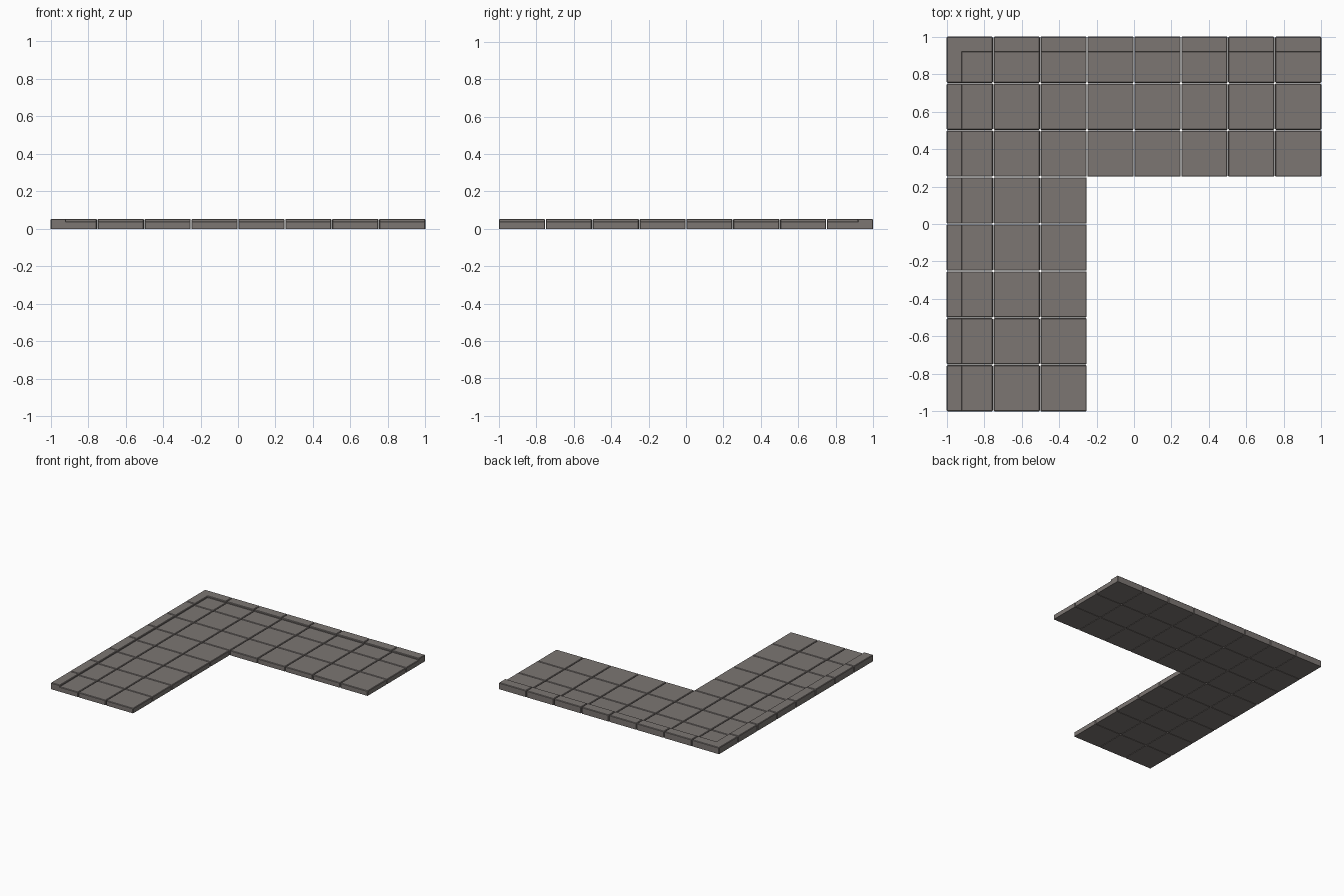
import bpy, bmesh
from mathutils import Vector

if "Cube" in bpy.data.objects:
    bpy.data.objects.remove(bpy.data.objects["Cube"])

GAP = 0.004                 # joint between neighbouring slabs
N = 8                       # slabs along each arm
PITCH = (2 + GAP) / N
SIZE = PITCH - GAP
FLOOR, TOP = 0.040, 0.053   # walking surface and kerb heights
KERB = 0.082                # kerb width
CHAMFER = 0.004


def slab_mesh(name, left, back):
    """Paving slab with a raised kerb on its left and/or back side."""
    bm = bmesh.new()
    bmesh.ops.create_cube(bm, size=1)
    for v in bm.verts:
        v.co = Vector((v.co.x * SIZE, v.co.y * SIZE, (v.co.z + 0.5) * FLOOR))
    xs, ys = -SIZE / 2 + KERB, SIZE / 2 - KERB

    # split the top along the kerb line and raise the kerb part
    for use, co, no in ((left, (xs, 0, 0), (1, 0, 0)), (back, (0, ys, 0), (0, 1, 0))):
        if use:
            bmesh.ops.bisect_plane(bm, geom=bm.verts[:] + bm.edges[:] + bm.faces[:],
                                   plane_co=co, plane_no=no)
    bm.normal_update()
    raised = []
    for f in bm.faces:
        c = f.calc_center_median()
        if f.normal.z > 0.9 and ((left and c.x < xs) or (back and c.y > ys)):
            raised.append(f)
    if raised:
        res = bmesh.ops.extrude_face_region(bm, geom=raised)
        for v in res["geom"]:
            if isinstance(v, bmesh.types.BMVert):
                v.co.z = TOP
        leftovers = [f for f in raised if f.is_valid]
        if leftovers:
            bmesh.ops.delete(bm, geom=leftovers, context='FACES_ONLY')
    bmesh.ops.dissolve_limit(bm, angle_limit=0.01, verts=bm.verts[:], edges=bm.edges[:])
    bmesh.ops.recalc_face_normals(bm, faces=bm.faces[:])

    # chamfer every outward edge except those on the ground
    edges = [e for e in bm.edges if e.is_manifold and e.calc_face_angle_signed() > 0.5
             and max(v.co.z for v in e.verts) > 0.001]
    edges = [e for e in edges if not all(v.co.z < 0.001 for v in e.verts)]
    bmesh.ops.bevel(bm, geom=edges, offset=CHAMFER, segments=1, affect='EDGES',
                    profile=0.5, clamp_overlap=True)
    me = bpy.data.meshes.new(name)
    bm.to_mesh(me)
    bm.free()
    mat = bpy.data.materials.get("stone") or bpy.data.materials.new("stone")
    mat.diffuse_color = (0.20, 0.18, 0.17, 1)
    mat.use_nodes = True
    mat.node_tree.nodes["Principled BSDF"].inputs["Base Color"].default_value = mat.diffuse_color
    me.materials.append(mat)
    return me


# the four slab kinds, shared by all placed slabs
kinds = {(False, False): ("floor_slab", None), (True, False): ("left_kerb_slab", None),
         (False, True): ("back_kerb_slab", None), (True, True): ("corner_kerb_slab", None)}
kinds = {k: slab_mesh(n, *k) for k, (n, _) in kinds.items()}

# lay slabs three deep along the left and back arms
for i in range(N):
    for j in range(N):
        if i < 3 or j >= N - 3:
            me = kinds[(i == 0, j == N - 1)]
            ob = bpy.data.objects.new(f"{me.name}_{i}_{j}", me)
            ob.location = ((i - (N - 1) / 2) * PITCH, (j - (N - 1) / 2) * PITCH, 0)
            bpy.context.collection.objects.link(ob)
